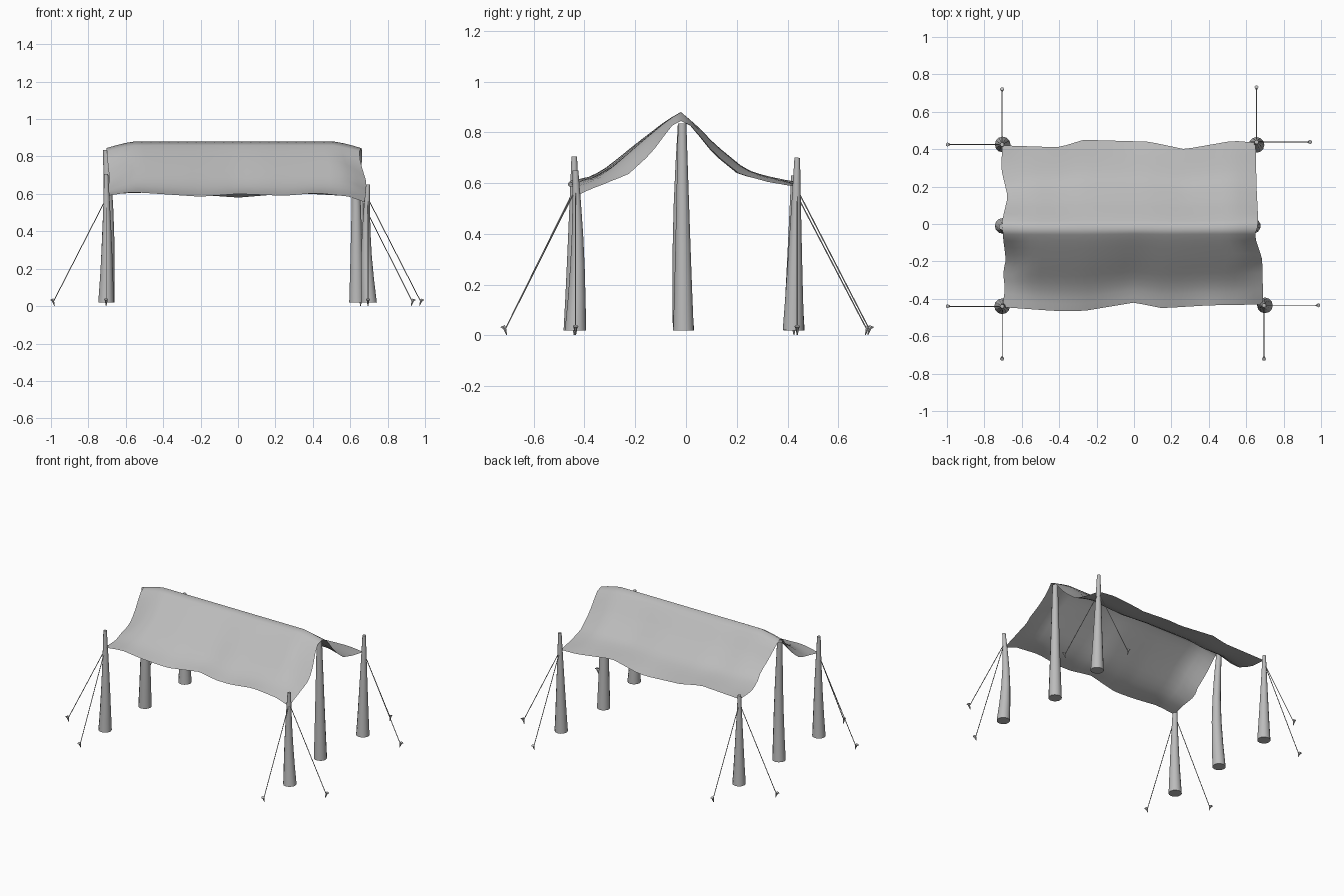
import bpy
import bmesh
import math
from mathutils import Vector

cube = bpy.data.objects.get("Cube")
if cube:
    bpy.data.objects.remove(cube, do_unlink=True)

grey = bpy.data.materials.new("plain_grey")
grey.use_nodes = True
COLOUR = (0.5, 0.5, 0.5, 1)
grey.diffuse_color = COLOUR
for node in grey.node_tree.nodes:
    if node.type == 'BSDF_PRINCIPLED':
        node.inputs["Base Color"].default_value = COLOUR


def finish(name, bm, angle=40):
    bmesh.ops.recalc_face_normals(bm, faces=bm.faces)
    mesh = bpy.data.meshes.new(name)
    bm.to_mesh(mesh)
    bm.free()
    mesh.materials.append(grey)
    obj = bpy.data.objects.new(name, mesh)
    bpy.context.collection.objects.link(obj)
    bpy.ops.object.select_all(action='DESELECT')
    obj.select_set(True)
    bpy.context.view_layer.objects.active = obj
    bpy.ops.object.shade_smooth_by_angle(angle=math.radians(angle))
    return obj


def tube(name, points, radii, sides):
    """Capped tube through the points, with one radius for each point."""
    points = [Vector(p) for p in points]
    turn = (points[-1] - points[0]).to_track_quat('Z', 'Y')
    bm = bmesh.new()
    rings = []
    for point, radius in zip(points, radii):
        ring = []
        for i in range(sides):
            a = math.tau * i / sides
            offset = Vector((math.cos(a), math.sin(a), 0)) * radius
            ring.append(bm.verts.new(point + turn @ offset))
        rings.append(ring)
    for low, high in zip(rings, rings[1:]):
        for i in range(sides):
            j = (i + 1) % sides
            bm.faces.new((low[i], low[j], high[j], high[i]))
    bm.faces.new(rings[0][::-1])
    bm.faces.new(rings[-1])
    return finish(name, bm)


def curve(table, x):
    """Straight-line interpolation in a table of pairs."""
    if x <= table[0][0]:
        return table[0][1]
    for (a, va), (b, vb) in zip(table, table[1:]):
        if x <= b:
            return va + (vb - va) * (x - a) / (b - a)
    return table[-1][1]


# Canopy outline: edge positions, edge heights and roof sections
RIDGE_Y = -0.02
right_edge = [(-.44, -.70), (-.37, -.69), (-.27, -.70), (-.2, -.685), (-.08, -.70),
              (.02, -.705), (.15, -.675), (.3, -.71), (.42, -.705)]
left_edge = [(-.42, .69), (-.2, .685), (-.07, .645), (0, .665), (.2, .655), (.44, .65)]
front_edge = [(-.7, -.445), (-.42, -.465), (-.27, -.465), (0, -.42), (.15, -.45),
              (.4, -.435), (.69, -.43)]
back_edge = [(-.7, .42), (-.4, .41), (-.27, .45), (.08, .44), (.27, .40), (.53, .445),
             (.65, .435)]
front_height = [(-.7, .59), (-.57, .61), (-.2, .585), (0, .6), (.25, .59), (.42, .605),
                (.6, .585), (.69, .55)]
back_height = [(-.7, .6), (-.4, .61), (0, .58), (.3, .605), (.65, .585)]
front_middle = [(0, .88), (.12, .85), (.37, .765), (.65, .665), (.8, .625), (1, .6)]
back_middle = [(0, .88), (.15, .82), (.28, .755), (.54, .655), (.7, .63), (1, .6)]
end_section = [(0, .845), (.09, .825), (.29, .715), (.51, .635), (.75, .605), (1, .585)]

# Canopy sheet
bm = bmesh.new()
COLUMNS, ROWS = 28, 24
grid = []
for r in range(ROWS + 1):
    t = 2 * r / ROWS - 1
    depth = abs(t)
    row = []
    for c in range(COLUMNS + 1):
        s = c / COLUMNS
        rough_y = RIDGE_Y + t * 0.45
        x0, x1 = curve(right_edge, rough_y), curve(left_edge, rough_y)
        x = x0 + (x1 - x0) * s
        edge, height, middle = ((front_edge, front_height, front_middle) if t < 0
                                else (back_edge, back_height, back_middle))
        reach = abs(curve(edge, x) - RIDGE_Y)
        y = RIDGE_Y + t * reach
        end = max(0, (abs(2 * s - 1) - 0.78) / 0.22) ** 1.3
        z = curve(middle, depth) * (1 - end) + curve(end_section, depth) * end
        rim = curve(height, x) - (0.6 * (1 - end) + 0.585 * end)
        row.append(bm.verts.new((x, y, z + rim * depth ** 4)))
    grid.append(row)
for low, high in zip(grid, grid[1:]):
    for c in range(COLUMNS):
        bm.faces.new((low[c], low[c + 1], high[c + 1], high[c]))
canopy = finish("canopy", bm, 80)


def pole(name, x, y, top, base, bend, tip):
    """Tapered, slightly crooked timber; base and bend are x, y offsets."""
    points, radii = [], []
    for i in range(6):
        f = i / 5
        bow = math.sin(math.pi * f)
        points.append((x + base[0] * (1 - f) + bend[0] * bow,
                       y + base[1] * (1 - f) + bend[1] * bow,
                       0.02 + (top - 0.02) * f))
        radii.append(0.042 + (tip - 0.042) * f ** 0.9)
    tube(name, points, radii, 12)


# Ridge poles
pole("right_ridge_pole", -.705, -.015, .835, (.003, .005), (.012, -.01), .017)
pole("left_ridge_pole", .63, -.015, .835, (.005, .005), (0, 0), .017)

# Corner poles, each with two guy ropes and two stakes
corners = [
    ("front_right", -.705, -.44, .705, (0, 0), (.004, 0), (-.985, -.71)),
    ("front_left", .695, -.435, .65, (.005, 0), (-.012, .008), (.975, -.71)),
    ("back_right", -.705, .425, .63, (.003, 0), (0, 0), (-.985, .71)),
    ("back_left", .655, .438, .70, (0, -.015), (0, 0), (.93, .72)),
]
for name, x, y, top, base, bend, (far_x, far_y) in corners:
    pole(name + "_pole", x, y, top, base, bend, .011)
    for side, foot in (("side", Vector((far_x, y, .028))), ("end", Vector((x, far_y, .028)))):
        knot = Vector((x, y, .575))
        tube(f"{name}_{side}_rope", [knot, foot], [.0025, .0025], 5)
        out = Vector((foot.x - x, foot.y - y, 0)).normalized()
        tube(f"{name}_{side}_stake",
             [foot - out * .004 - Vector((0, 0, .026)), foot + out * .004,
              foot + out * .012 + Vector((0, 0, .009))],
             [.002, .007, .011], 6)
